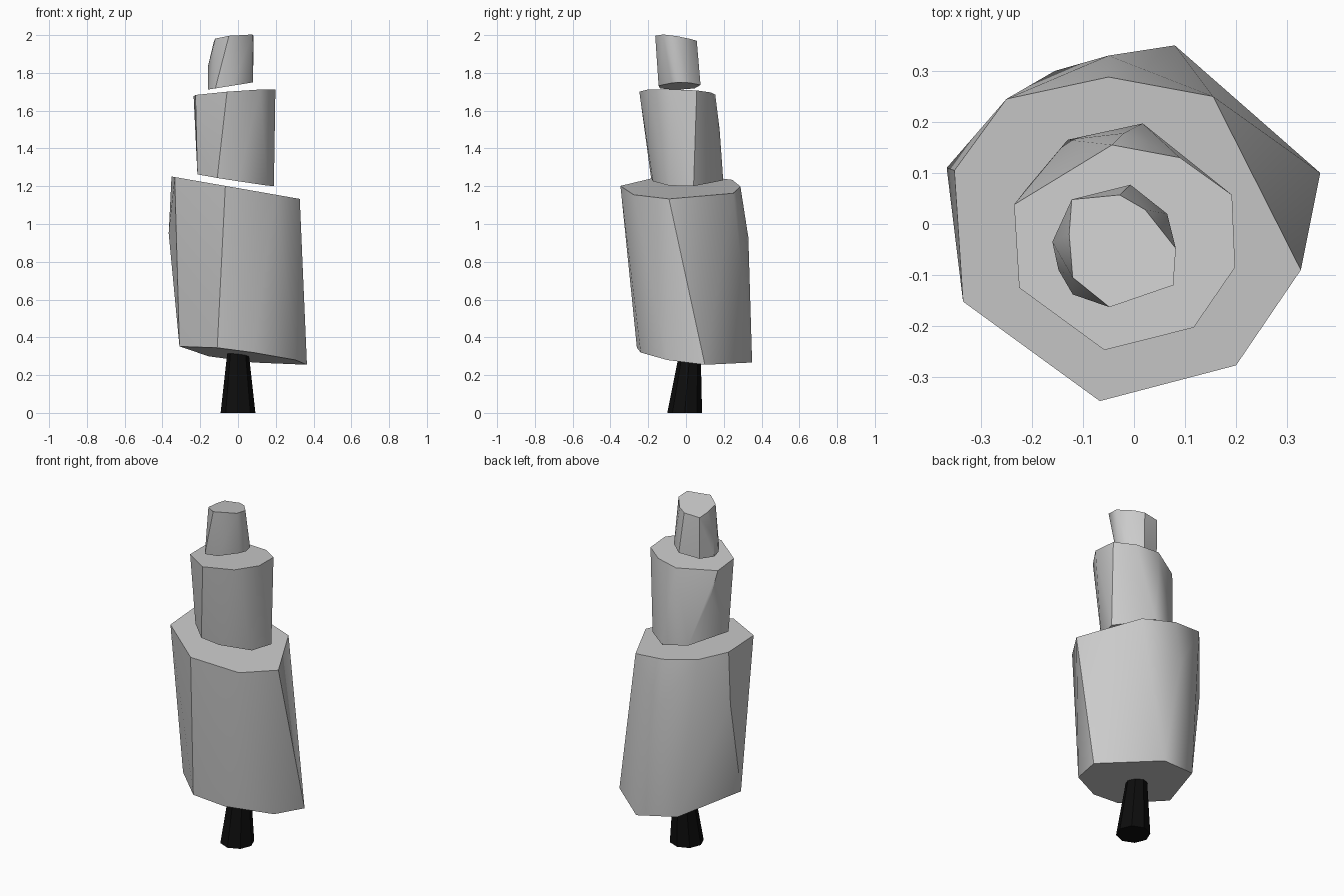
import bpy, bmesh
from math import radians, cos, sin, tau

if "Cube" in bpy.data.objects:
    bpy.data.objects.remove(bpy.data.objects["Cube"])


def solid(name, pts, angle=30):
    """Closed convex chunk wrapped around a cloud of corner points."""
    bm = bmesh.new()
    for p in pts:
        bm.verts.new(p)
    res = bmesh.ops.convex_hull(bm, input=bm.verts[:])
    junk = {g for g in res["geom_interior"] + res["geom_unused"]
            if isinstance(g, bmesh.types.BMVert)}
    bmesh.ops.delete(bm, geom=list(junk), context='VERTS')
    bmesh.ops.recalc_face_normals(bm, faces=bm.faces[:])
    me = bpy.data.meshes.new(name)
    bm.to_mesh(me)
    bm.free()
    ob = bpy.data.objects.new(name, me)
    bpy.context.collection.objects.link(ob)
    bpy.ops.object.select_all(action='DESELECT')
    ob.select_set(True)
    bpy.context.view_layer.objects.active = ob
    bpy.ops.object.shade_smooth_by_angle(angle=radians(angle))
    return ob


def ring(outline, a, b, c):
    """Lay a 2D outline on the tilted plane z = a + b*x + c*y."""
    return [(x, y, a + b * x + c * y) for x, y in outline]


# lower foliage: twisted block with tilted cuts
solid("lower_foliage",
      ring([(-.31, -.07), (-.11, -.26), (.08, -.24), (.305, -.1),
            (.365, .1), (.08, .35), (-.155, .30)], .308, -.121, -.09)
      + [(-.367, .11, .95), (-.05, .33, .93)]
      + ring([(-.352, .105), (-.25, .245), (-.05, .288), (.155, .25),
              (.327, -.09), (.20, -.277), (-.067, -.347), (-.335, -.152)],
             1.19, -.175, 0))

# middle foliage
solid("middle_foliage",
      ring([(-.215, -.09), (-.11, -.185), (0, -.175), (.155, -.09),
            (.19, .04), (.017, .197), (-.13, .165)], 1.23, -.16, .02)
      + [(-.21, .07, 1.53), (-.02, .178, 1.5)]
      + ring([(-.235, .038), (-.043, .155), (.09, .13), (.192, .057),
              (.198, -.085), (.117, -.203), (-.058, -.247), (-.225, -.125)],
             1.695, .075, -.04))

# upper foliage
solid("upper_foliage",
      ring([(-.16, -.035), (-.148, -.09), (-.12, -.138), (-.03, -.145),
            (.06, -.075), (.08, -.04), (.065, .02), (-.007, .077),
            (-.12, .045)], 1.737, .16, 0)
      + [(-.16, -.035, 1.83)]
      + ring([(-.122, .048), (-.028, .057), (.022, .028), (.082, -.048),
              (.077, -.12), (-.048, -.163), (-.12, -.105), (-.127, -.02)],
             1.98, .1, -.13))


# trunk: leaning tapered octagon
def octagon(r, cy, z):
    return [(r * cos(tau * i / 8), cy + r * sin(tau * i / 8), z) for i in range(8)]


trunk = solid("trunk", octagon(.092, -.007, 0) + octagon(.052, .025, .36))
bark = bpy.data.materials.new("bark")
bark.diffuse_color = (.004, .004, .004, 1)
bark.use_nodes = True
bark.node_tree.nodes["Principled BSDF"].inputs["Base Color"].default_value = bark.diffuse_color
trunk.data.materials.append(bark)
